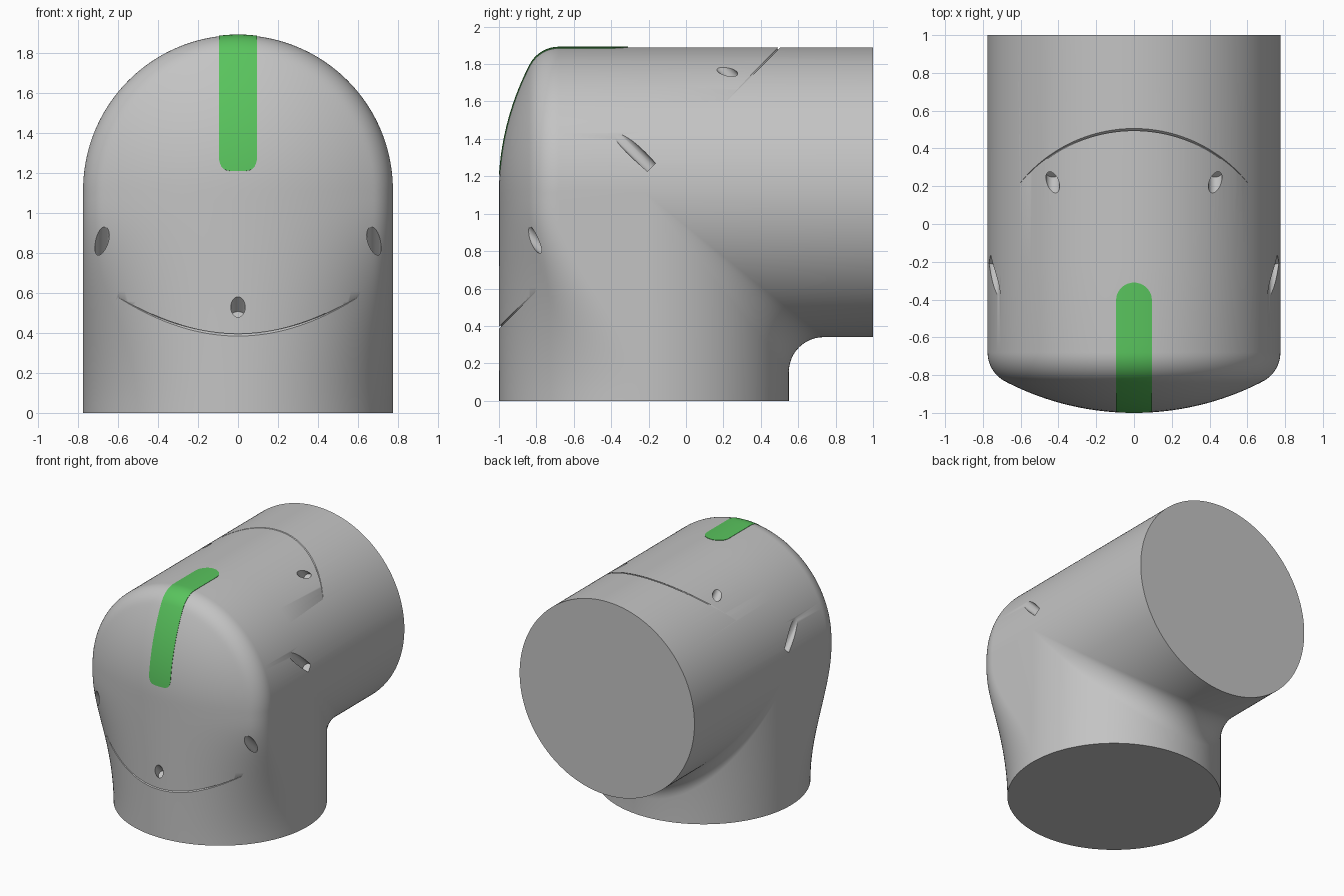
import bpy, bmesh
from math import sin, cos, pi, sqrt, hypot, atan2
from mathutils import Vector, Matrix

if "Cube" in bpy.data.objects:
    bpy.data.objects.remove(bpy.data.objects["Cube"])

R = 0.775                  # pipe radius
YC, ZC = -0.225, 1.115     # where the two pipe axes meet
RIM, RIM_Y = 0.173, -0.68  # rounded rim of the domed front
DOME, DOME_Y = 1.48, 0.48  # large front sphere
SEAM = 1.39                # seam plane: z = y + SEAM
TANGENT = DOME * (R - RIM) / (DOME - RIM)


def material(name, rgb):
    m = bpy.data.materials.new(name)
    m.use_nodes = True
    m.diffuse_color = (*rgb, 1)
    bsdf = next(n for n in m.node_tree.nodes if n.type == 'BSDF_PRINCIPLED')
    bsdf.inputs["Base Color"].default_value = (*rgb, 1)
    return m


def make_object(name, bm, mat=None):
    mesh = bpy.data.meshes.new(name)
    bm.to_mesh(mesh)
    bm.free()
    ob = bpy.data.objects.new(name, mesh)
    bpy.context.collection.objects.link(ob)
    if mat:
        mesh.materials.append(mat)
    return ob


def loft(bm, sections, closed=True, caps=False):
    rows = [[bm.verts.new(p) for p in s] for s in sections]
    n = len(rows[0])
    for a, b in zip(rows, rows[1:]):
        for j in range(n if closed else n - 1):
            k = (j + 1) % n
            bm.faces.new((a[j], a[k], b[k], b[j]))
    if caps:
        bm.faces.new(rows[0])
        bm.faces.new(rows[-1])
    return rows


def finish(ob, angle=30):
    bpy.ops.object.select_all(action='DESELECT')
    bpy.context.view_layer.objects.active = ob
    ob.select_set(True)
    for mod in list(ob.modifiers):
        bpy.ops.object.modifier_apply(modifier=mod.name)
    bpy.ops.object.shade_smooth_by_angle(angle=angle * pi / 180)


def dome(r):
    """Front depth of the domed end at a distance r from its axis."""
    if r < TANGENT:
        return DOME_Y - sqrt(DOME ** 2 - r * r)
    return RIM_Y - sqrt(max(0, RIM ** 2 - (r - R + RIM) ** 2))


def front(x, z):
    """Front surface: round at the base, blending up into the dome."""
    if z >= ZC:
        return dome(hypot(x, z - ZC))
    t = min(1, z / 1.05)
    t = t * t * (3 - 2 * t)
    return (1 - t) * (YC - sqrt(max(0, R * R - x * x))) + t * dome(abs(x))


grey = material("light grey", (0.55, 0.55, 0.55))
green = material("signal green", (0.10, 0.55, 0.11))

# Elbow body, lofted sideways from slices
SLICES, FILLET, UPPER, LOWER = 96, 12, 26, 22
f = 0.24
sections = []
for i in range(SLICES + 1):
    x, s = R * cos(pi * i / SLICES), R * sin(pi * i / SLICES)
    pts = [(YC + s, 0)]
    for j in range(FILLET + 1):
        t = pi / 2 * j / FILLET
        pts.append((YC + s * (1 + f - f * cos(t)), ZC - s * (1 + f - f * sin(t))))
    pts += [(1, ZC - s), (1, ZC + s), (YC, ZC + s)]
    for j in range(UPPER + 1):
        z = ZC + s * cos(pi / 2 * j / UPPER)
        pts.append((front(x, z), z))
    for j in range(1, LOWER + 1):
        z = ZC * (1 - j / LOWER)
        pts.append((front(x, z), z))
    sections.append([(x, y, z) for y, z in pts])
bm = bmesh.new()
rows = loft(bm, sections)
for row in (rows[0], rows[-1]):   # flat cheeks
    bm.faces.new([row[1]] + row[-LOWER - 1:])
bmesh.ops.remove_doubles(bm, verts=bm.verts, dist=1e-5)
bmesh.ops.recalc_face_normals(bm, faces=bm.faces)
body = make_object("elbow_body", bm, grey)

# Cutter for the seam grooves and the slanted screw holes
bm = bmesh.new()
normal = Vector((0, -1, 1)).normalized()
reach = 0.6
for side in (1, -1):
    out = Vector((0, 1, 1)).normalized() * side
    ring = []
    for i in range(41):
        x = reach * (i / 20 - 1)
        if side > 0:
            y = ZC + sqrt(R * R - x * x) - SEAM
        else:
            y = -0.95
            for step in range(30):
                y = (y + front(x, y + SEAM)) / 2
        p = Vector((x, y, y + SEAM))
        low = p - out * (0.015 * (1 - (x / reach) ** 2) - 0.002)
        high = p + out * 0.04
        w = normal * 0.004
        ring.append([low - w, low + w, high + w, high - w])
    loft(bm, ring, caps=True)

tilt = normal.to_track_quat('Z', 'Y').to_matrix().to_4x4()
# sideways position and y + z of each hole axis
holes = [(0, -0.47)]
for x, total in ((0.68, 0.05), (0.745, 1.06), (0.43, 1.98)):
    holes += [(x, total), (-x, total)]
for x, total in holes:
    base = Vector((x, (total - SEAM) / 2, (total + SEAM) / 2))
    centre = base + normal * (0.03 + 0.25)
    bmesh.ops.create_cone(bm, cap_ends=True, segments=32, radius1=0.036,
                          radius2=0.036, depth=0.5,
                          matrix=Matrix.Translation(centre) @ tilt)
bmesh.ops.recalc_face_normals(bm, faces=bm.faces)
cutter = make_object("groove_and_hole_cutter", bm)
cutter.hide_render = True

cut = body.modifiers.new("cut", 'BOOLEAN')
cut.operation = 'DIFFERENCE'
cut.solver = 'EXACT'
cut.object = cutter
finish(body)
bpy.data.objects.remove(cutter)

# Green stripe running over the rounded rim
HALF, BACK, BOTTOM = 0.095, -0.31, 0.095
path = []   # distance from axis, y, distance to the nearest round end
for i in range(17):
    d = (BACK - RIM_Y) * (i / 16) ** 2
    path.append((R, BACK - d, d))
turn = atan2(DOME_Y - RIM_Y, R - RIM)
for i in range(1, 13):
    a = turn * i / 12
    path.append((R - RIM + RIM * cos(a), RIM_Y - RIM * sin(a), HALF))
for i in range(23, -1, -1):
    d = (TANGENT - BOTTOM) * (i / 24) ** 2
    path.append((BOTTOM + d, dome(BOTTOM + d), d))
strip = []
for r, y, d in path:
    w = sqrt(max(0, HALF ** 2 - max(0, HALF - d) ** 2))
    xs = [w * (j / 6 - 1) for j in range(13)]
    strip.append([(x, y, ZC + sqrt(max(0, r * r - x * x))) for x in xs])
bm = bmesh.new()
loft(bm, strip, closed=False)
bmesh.ops.remove_doubles(bm, verts=bm.verts, dist=1e-5)
bmesh.ops.recalc_face_normals(bm, faces=bm.faces)
stripe = make_object("green_stripe", bm, green)
plate = stripe.modifiers.new("plate", 'SOLIDIFY')
plate.thickness = 0.006
plate.offset = 0
finish(stripe)
